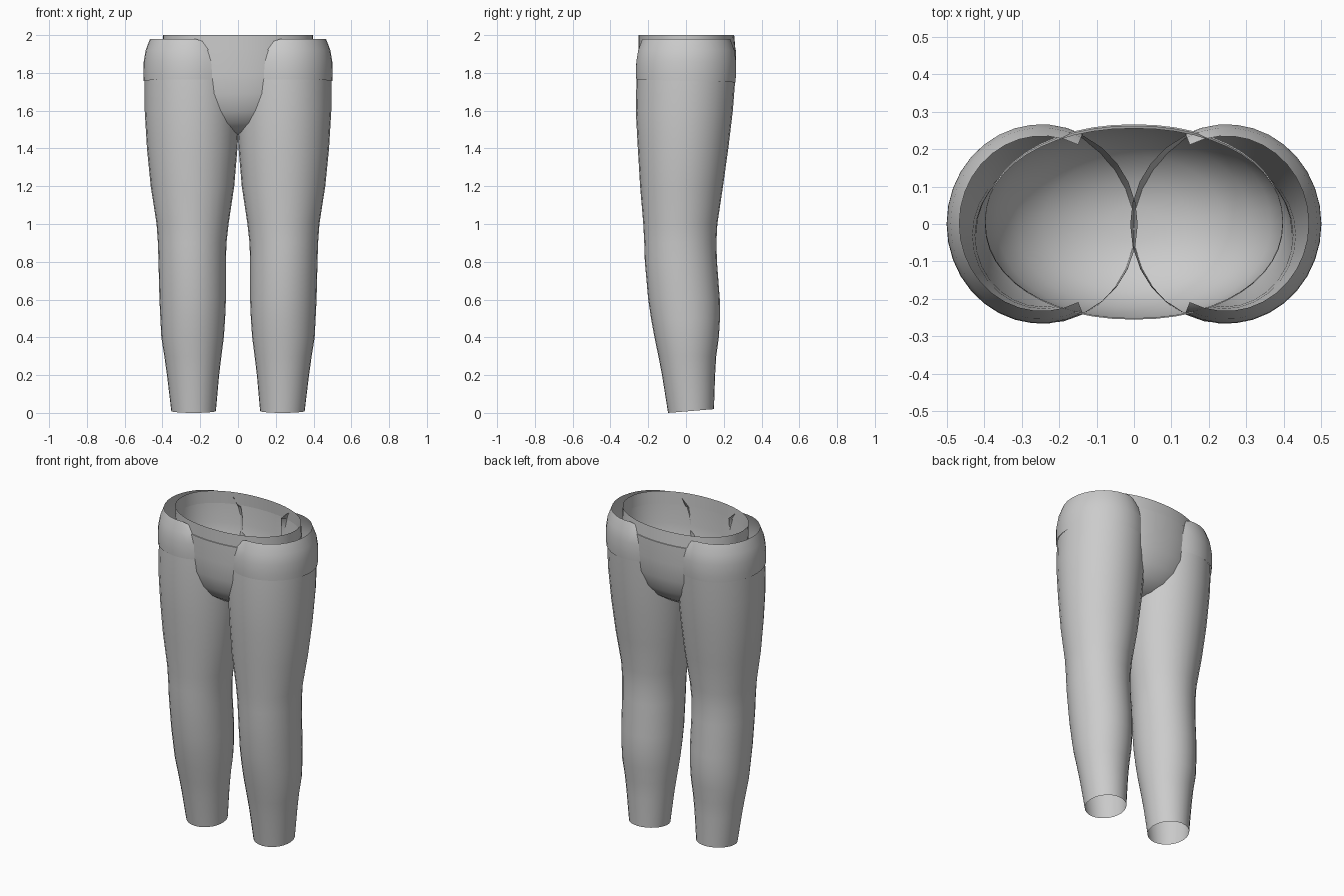
import bpy, bmesh, math

grey = bpy.data.materials.new("plain_grey")
grey.diffuse_color = (0.6, 0.6, 0.6, 1)


def loft(name, rings, segs, a0=0.0, a1=360.0, power=2.0, cap=False, z_rule=None, mirror=False):
    """Skin open oval rings: (z_front, z_back, x_min, x_max, y_min, y_max)."""
    bm = bmesh.new()
    closed = a1 - a0 >= 360
    count = segs if closed else segs + 1
    rows = []
    for zf, zb, x0, x1, y0, y1 in rings:
        row = []
        for i in range(count):
            a = math.radians(a0 + (a1 - a0) * i / segs)
            c, s = math.cos(a), math.sin(a)
            c = math.copysign(abs(c) ** (2 / power), c)
            s = math.copysign(abs(s) ** (2 / power), s)
            x = (x0 + x1) / 2 + (x1 - x0) / 2 * c
            y = (y0 + y1) / 2 + (y1 - y0) / 2 * s
            z = zf + (zb - zf) * (s + 1) / 2
            if z_rule:
                z = z_rule(x, z)
            row.append(bm.verts.new((x, y, z)))
        rows.append(row)
    for low, high in zip(rows, rows[1:]):
        for i in range(segs):
            j = (i + 1) % count
            bm.faces.new((low[i], low[j], high[j], high[i]))
    if cap:
        bm.faces.new(rows[0][::-1])
    mesh = bpy.data.meshes.new(name)
    bm.to_mesh(mesh)
    bm.free()
    ob = bpy.data.objects.new(name, mesh)
    bpy.context.collection.objects.link(ob)
    mesh.materials.append(grey)
    if mirror:
        m = ob.modifiers.new("mirror", 'MIRROR')
        m.use_mirror_merge = False
    bpy.ops.object.select_all(action='DESELECT')
    ob.select_set(True)
    bpy.context.view_layer.objects.active = ob
    bpy.ops.object.shade_smooth_by_angle(angle=math.radians(40))
    return ob


# Trouser legs: open tubes from the ankle up into the hips
loft("legs", [
    (0.00, 0.02, 0.117, 0.353, -0.095, 0.148),
    (0.20, 0.20, 0.100, 0.376, -0.127, 0.154),
    (0.30, 0.30, 0.088, 0.390, -0.146, 0.160),
    (0.40, 0.40, 0.075, 0.406, -0.167, 0.174),
    (0.50, 0.50, 0.068, 0.411, -0.185, 0.180),
    (0.60, 0.60, 0.064, 0.416, -0.200, 0.179),
    (0.80, 0.80, 0.064, 0.421, -0.218, 0.164),
    (0.90, 0.90, 0.061, 0.424, -0.221, 0.161),
    (1.00, 1.00, 0.050, 0.431, -0.226, 0.166),
    (1.20, 1.20, 0.020, 0.462, -0.243, 0.196),
    (1.40, 1.40, 0.003, 0.482, -0.255, 0.224),
    (1.60, 1.60, -0.008, 0.494, -0.266, 0.248),
    (1.77, 1.755, -0.010, 0.494, -0.262, 0.260),
], 28, mirror=True)

# Pelvis: open-topped bowl with a shallow step under the waistband
loft("pelvis", [
    (1.472, 1.472, -0.06, 0.06, -0.05, 0.05),
    (1.49, 1.49, -0.15, 0.15, -0.115, 0.115),
    (1.535, 1.535, -0.24, 0.24, -0.180, 0.180),
    (1.60, 1.60, -0.31, 0.31, -0.222, 0.225),
    (1.69, 1.69, -0.365, 0.365, -0.247, 0.254),
    (1.80, 1.80, -0.39, 0.39, -0.254, 0.264),
    (1.92, 1.92, -0.398, 0.398, -0.255, 0.266),
    (1.921, 1.921, -0.396, 0.396, -0.251, 0.262),
    (2.00, 2.00, -0.398, 0.398, -0.251, 0.255),
], 48, power=2.12, cap=True)

# Hip bands: partial rings around the leg tops, dipping where they meet the pelvis
loft("hip_bands", [
    (1.765, 1.75, -0.004, 0.499, -0.264, 0.262),
    (1.80, 1.79, -0.006, 0.500, -0.266, 0.266),
    (1.86, 1.86, -0.004, 0.499, -0.264, 0.266),
    (1.92, 1.92, 0.005, 0.489, -0.254, 0.257),
    (1.98, 1.98, 0.025, 0.466, -0.232, 0.235),
], 22, a0=-116, a1=116, mirror=True,
    z_rule=lambda x, z: min(z, 1.98 - max(0.0, 0.2 - x)))
